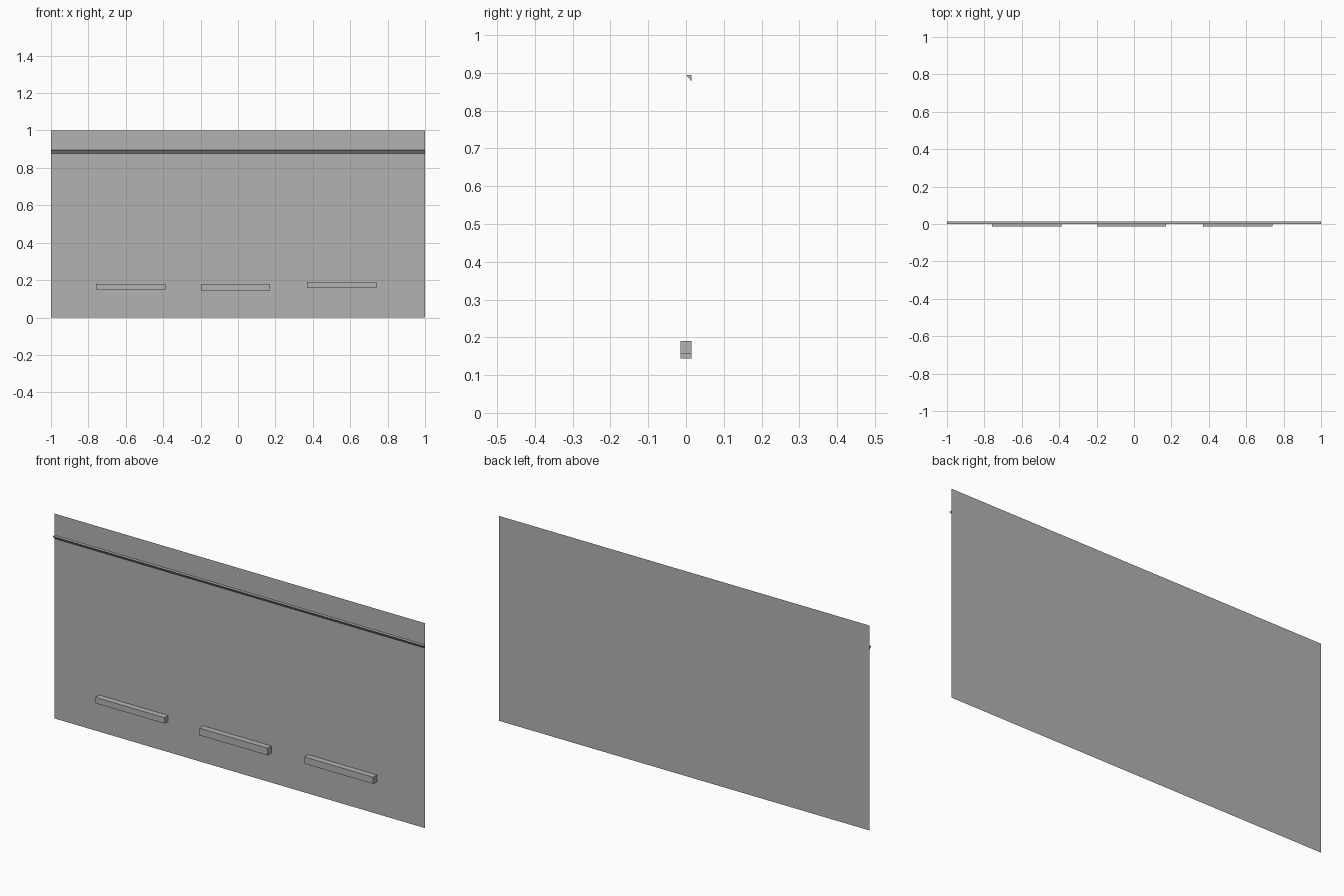
import bpy
import bmesh

cube = bpy.data.objects.get("Cube")
if cube:
    bpy.data.objects.remove(cube, do_unlink=True)

BACK = 0.0145    # plane of the board
FRONT = -0.0145  # front of the holders

grey = bpy.data.materials.new("board_grey")
grey.use_nodes = True
colour = (0.45, 0.45, 0.45, 1)
grey.diffuse_color = colour
grey.node_tree.nodes["Principled BSDF"].inputs["Base Color"].default_value = colour


def finish(name, bm):
    mesh = bpy.data.meshes.new(name)
    bm.to_mesh(mesh)
    bm.free()
    mesh.materials.append(grey)
    obj = bpy.data.objects.new(name, mesh)
    bpy.context.collection.objects.link(obj)
    return obj


def extrude_profile(name, profile, x0, x1):
    """Sweep a (y, z) outline along x into a closed solid."""
    bm = bmesh.new()
    face = bm.faces.new([bm.verts.new((x0, y, z)) for y, z in profile])
    grown = bmesh.ops.extrude_face_region(bm, geom=[face], use_keep_orig=True)
    moved = [v for v in grown["geom"] if isinstance(v, bmesh.types.BMVert)]
    bmesh.ops.translate(bm, verts=moved, vec=(x1 - x0, 0, 0))
    bmesh.ops.recalc_face_normals(bm, faces=bm.faces)
    return finish(name, bm)


# Thin upright board, a single sheet facing the front
bm = bmesh.new()
bm.faces.new([bm.verts.new((x, BACK, z))
              for x, z in ((-1, 0), (1, 0), (1, 1), (-1, 1))])
finish("board", bm)

# Wedge-shaped ledge across the whole width
extrude_profile("top_ledge", [(0, 0.895), (BACK, 0.895), (BACK, 0.878)], -1, 1)

# Three small bars low on the board
bars = {
    "right_bar": (-0.76, -0.387, 0.15, 0.179),
    "middle_bar": (-0.199, 0.17, 0.144, 0.179),
    "left_bar": (0.368, 0.74, 0.157, 0.19),
}
for name, (x0, x1, z0, z1) in bars.items():
    outline = [(FRONT, z0), (BACK, z0), (BACK, z1), (FRONT, z1)]
    extrude_profile(name, outline, x0, x1)
